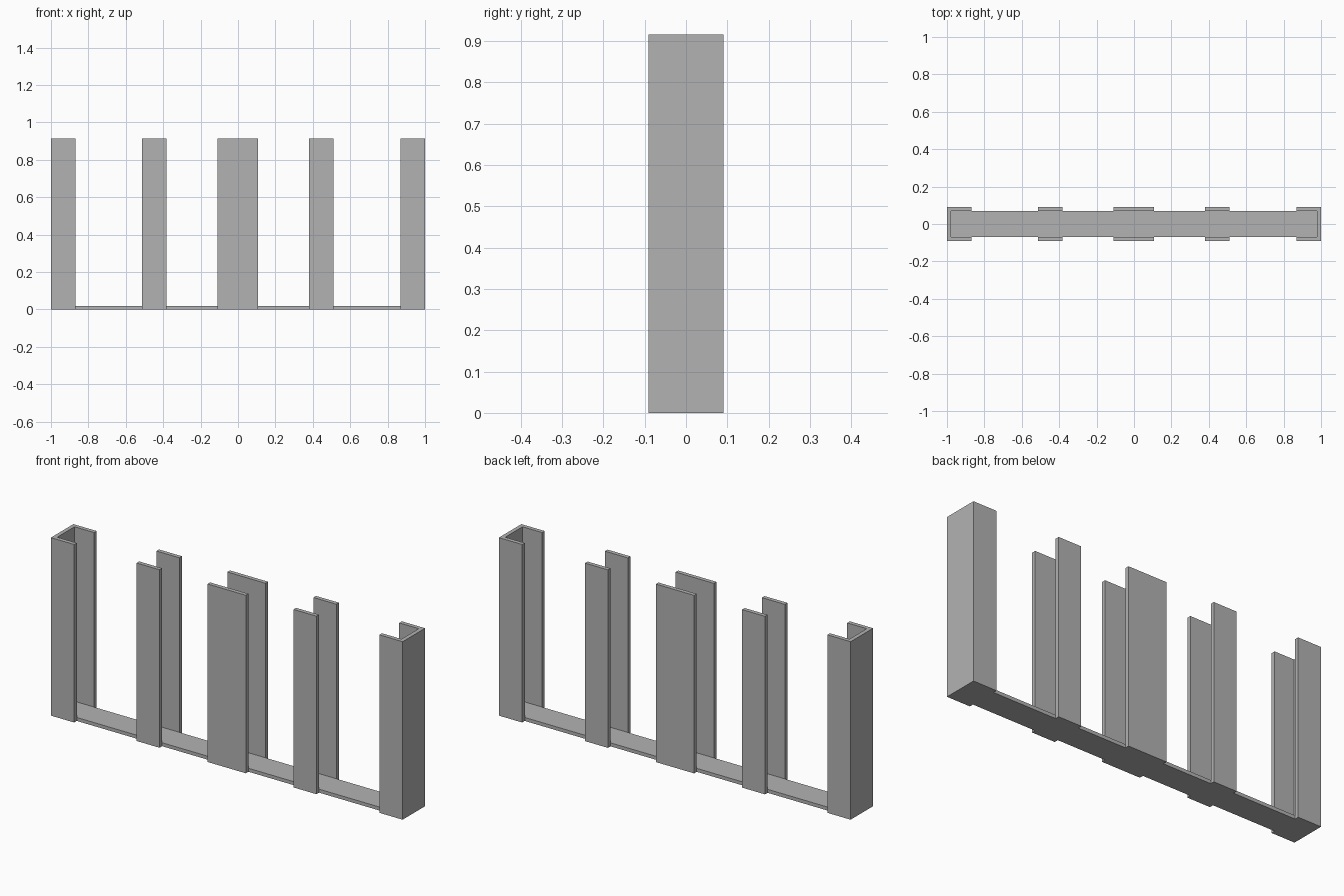
import bpy
import bmesh

cube = bpy.data.objects.get("Cube")
if cube:
    bpy.data.objects.remove(cube, do_unlink=True)

HEIGHT = 0.915
HALF_DEPTH = 0.091
WALL = 0.021
INNER = HALF_DEPTH - WALL

grey = bpy.data.materials.new("plain_grey")
grey.use_nodes = True
colour = (0.45, 0.45, 0.45, 1)
grey.diffuse_color = colour
grey.node_tree.nodes["Principled BSDF"].inputs["Base Color"].default_value = colour


def extrude_outline(name, outline, height):
    """Raise a flat outline from the ground into a solid."""
    bm = bmesh.new()
    face = bm.faces.new([bm.verts.new((x, y, 0)) for x, y in outline])
    result = bmesh.ops.extrude_face_region(bm, geom=[face])
    top = [v for v in result["geom"] if isinstance(v, bmesh.types.BMVert)]
    bmesh.ops.translate(bm, vec=(0, 0, height), verts=top)
    bmesh.ops.recalc_face_normals(bm, faces=bm.faces)
    mesh = bpy.data.meshes.new(name)
    bm.to_mesh(mesh)
    bm.free()
    mesh.materials.append(grey)
    obj = bpy.data.objects.new(name, mesh)
    bpy.context.collection.objects.link(obj)
    return obj


def rectangle(x0, x1, y0, y1):
    return [(x0, y0), (x1, y0), (x1, y1), (x0, y1)]


# Base strip between the two end channels
extrude_outline("base_strip", rectangle(-1 + WALL, 1 - WALL, -INNER, INNER), 0.018)

# End channels, open towards the middle
for side, sign in (("left", 1), ("right", -1)):
    lip, inside = 0.868, 1 - WALL
    outline = [(lip, -HALF_DEPTH), (1, -HALF_DEPTH), (1, HALF_DEPTH), (lip, HALF_DEPTH),
               (lip, INNER), (inside, INNER), (inside, -INNER), (lip, -INNER)]
    extrude_outline(side + "_end_channel", [(sign * x, y) for x, y in outline], HEIGHT)

# Paired upright slats on the front and back of the strip
slats = {"right": (-0.513, -0.383), "centre": (-0.11, 0.108), "left": (0.38, 0.51)}
for place, (x0, x1) in slats.items():
    extrude_outline(place + "_front_slat", rectangle(x0, x1, -HALF_DEPTH, -INNER), HEIGHT)
    extrude_outline(place + "_back_slat", rectangle(x0, x1, INNER, HALF_DEPTH), HEIGHT)
